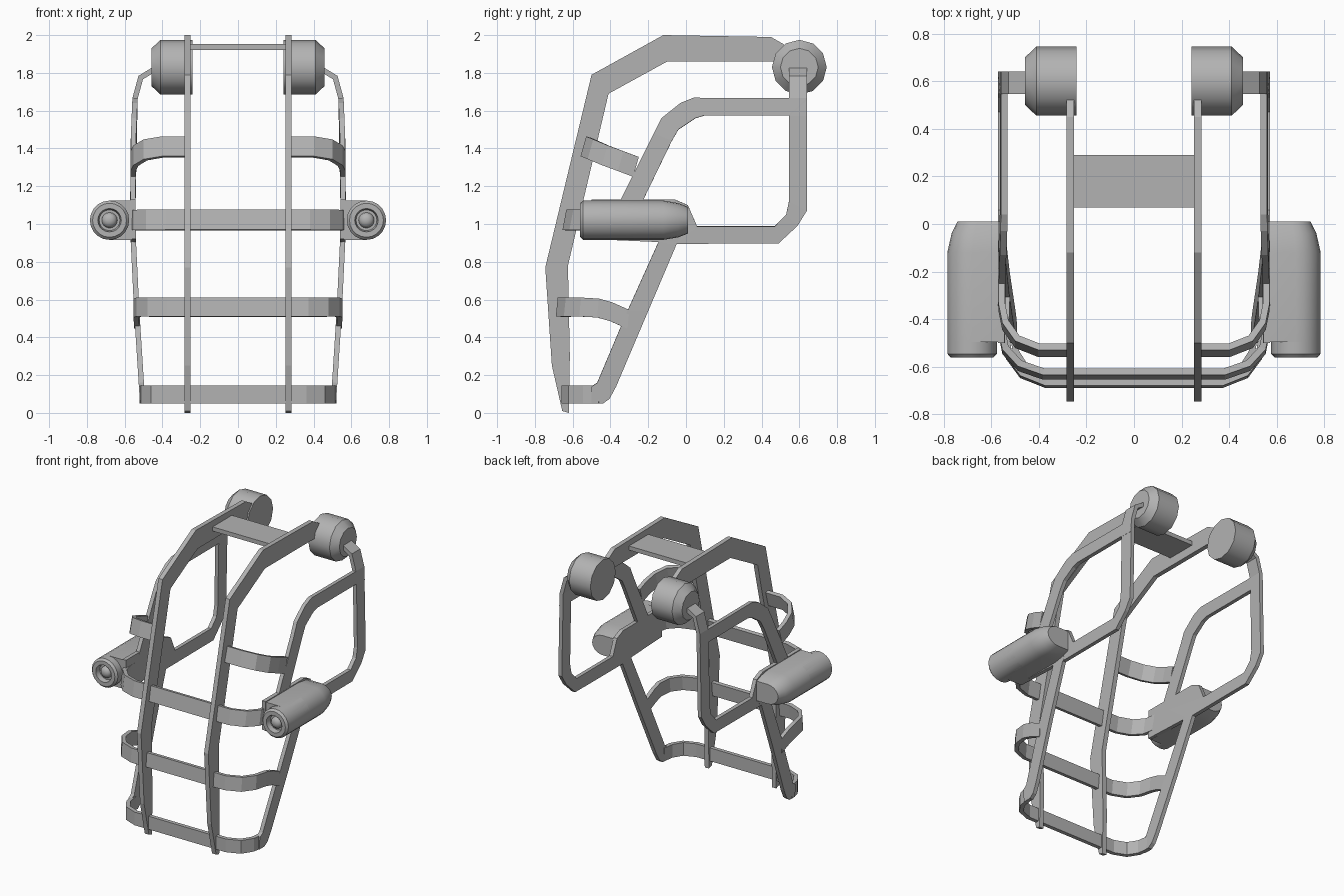
import bpy, math

cube = bpy.data.objects.get("Cube")
if cube:
    bpy.data.objects.remove(cube, do_unlink=True)

grey = bpy.data.materials.new("plain_grey")
grey.use_nodes = True
grey.diffuse_color = (0.45, 0.45, 0.45, 1)
grey.node_tree.nodes["Principled BSDF"].inputs["Base Color"].default_value = (0.45, 0.45, 0.45, 1)


def build(name, verts, faces, thickness=0, smooth=False, mirror=True):
    mesh = bpy.data.meshes.new(name)
    mesh.from_pydata(verts, [], faces)
    mesh.materials.append(grey)
    obj = bpy.data.objects.new(name, mesh)
    bpy.context.collection.objects.link(obj)
    bpy.ops.object.select_all(action='DESELECT')
    obj.select_set(True)
    bpy.context.view_layer.objects.active = obj
    bpy.ops.object.mode_set(mode='EDIT')
    bpy.ops.mesh.select_all(action='SELECT')
    bpy.ops.mesh.normals_make_consistent(inside=False)
    bpy.ops.object.mode_set(mode='OBJECT')
    if smooth:
        bpy.ops.object.shade_smooth_by_angle(angle=math.radians(35))
    if mirror:
        obj.modifiers.new("Mirror", 'MIRROR').merge_threshold = 0.001
    if thickness:
        mod = obj.modifiers.new("Solidify", 'SOLIDIFY')
        mod.thickness, mod.offset, mod.use_even_offset = thickness, 0, True
    return obj


def loft(name, rings, smooth=True):
    """Closed skin over rings with equal point counts, capped at both ends."""
    n, last = len(rings[0]), len(rings) - 1
    faces = [(r * n + i, r * n + (i + 1) % n, (r + 1) * n + (i + 1) % n, (r + 1) * n + i)
             for r in range(last) for i in range(n)]
    faces += [tuple(range(n)), tuple(range(last * n, last * n + n))]
    return build(name, [p for ring in rings for p in ring], faces, smooth=smooth)


def strip(name, pairs, thickness=0.028, closed=False):
    """Flat strap whose two edges run through pairs of points."""
    n = len(pairs)
    faces = [(2 * i, 2 * i + 1, 2 * ((i + 1) % n) + 1, 2 * ((i + 1) % n))
             for i in range(n if closed else n - 1)]
    return build(name, [p for pair in pairs for p in pair], faces, thickness)


def side_x(z):
    """Sideways position of the side frame at a given height."""
    table = [(0.05, 0.505), (0.6, 0.54), (0.95, 0.556), (1.35, 0.558), (1.67, 0.545)]
    for (z0, x0), (z1, x1) in zip(table, table[1:]):
        if z <= z1:
            return x0 + (x1 - x0) * (z - z0) / (z1 - z0)
    return table[-1][1]


def on_side(y, z):
    return (side_x(z), y, z)


# Two long front rails
rail = [((-0.655, 0.01), (-0.62, 0.0)), ((-0.71, 0.25), (-0.615, 0.3)),
        ((-0.745, 0.77), (-0.625, 0.78)), ((-0.5, 1.79), (-0.41, 1.69)),
        ((-0.12, 2.0), (-0.1, 1.86)), ((0.45, 1.99), (0.47, 1.86)), ((0.52, 1.95), (0.52, 1.87))]
strip("front_rail", [((0.268, *a), (0.268, *b)) for a, b in rail], 0.033)

# Looped side frame
loop = [((0.64, 1.665), (0.545, 1.575)), ((0.04, 1.668), (0.1, 1.575)),
        ((-0.03, 1.64), (0.05, 1.56)), ((-0.13, 1.56), (-0.04, 1.5)),
        ((-0.17, 1.48), (-0.075, 1.44)), ((-0.36, 1.1), (-0.23, 1.12)),
        ((-0.1, 0.895), (0.06, 0.988)), ((0.49, 0.897), (0.47, 0.988)),
        ((0.59, 0.99), (0.53, 1.05)), ((0.64, 1.07), (0.545, 1.12))]
strip("side_loop", [(on_side(*a), on_side(*b)) for a, b in loop], closed=True)
strip("rear_post", [((x, 0.545, z), (x, 0.64, z)) for x, z in
                    [(0.45, 1.815), (0.515, 1.775), (0.545, 1.665), (0.549, 1.57)]])
arm = [((-0.13, 0.94), (-0.03, 0.94)), ((-0.31, 0.54), (-0.2, 0.54)), ((-0.47, 0.16), (-0.37, 0.14))]
arm += [((-0.5, 0.14), (-0.405, 0.075)), ((-0.5, 0.05), (-0.44, 0.05))]
strip("jaw_arm", [(on_side(*a), on_side(*b)) for a, b in arm])

# Mounting plate behind each canister
plate = [(-0.5, 1.13), (-0.06, 1.13), (0.01, 1.1), (0.06, 0.985), (-0.04, 0.9), (-0.5, 0.92)]
build("canister_plate", [on_side(*p) for p in plate], [tuple(range(len(plate)))], 0.028)


def band(name, rows, height, lean=0.02):
    """Rows of x, y and lower z, swept from the middle to the side."""
    strip(name, [((x, y, z), (x, y + lean, z + height)) for x, y, z in rows])


# Curved cross bands
band("middle_band", [(0, -0.64, 0.967), (0.38, -0.64, 0.967), (0.48, -0.605, 0.967),
                     (0.54, -0.54, 0.967), (0.556, -0.46, 0.967), (0.556, -0.3, 0.967)], 0.107)
band("lower_band", [(0, -0.675, 0.51), (0.37, -0.675, 0.51), (0.47, -0.635, 0.51),
                    (0.525, -0.56, 0.51), (0.54, -0.47, 0.505), (0.538, -0.4, 0.485),
                    (0.535, -0.31, 0.445)], 0.1, 0.01)
band("chin_band", [(0, -0.645, 0.05), (0.36, -0.645, 0.05), (0.45, -0.61, 0.05),
                   (0.495, -0.54, 0.05), (0.507, -0.46, 0.05)], 0.095, 0)
band("brow_band", [(0.27, -0.545, 1.355), (0.4, -0.545, 1.355), (0.49, -0.51, 1.34),
                   (0.54, -0.44, 1.31), (0.556, -0.36, 1.28), (0.556, -0.28, 1.25)], 0.105, 0.03)

# Bridge plate between the rails
build("top_bridge", [(-0.26, 0.07, 1.937), (0.26, 0.07, 1.937), (0.26, 0.29, 1.937),
                     (-0.26, 0.29, 1.937)], [(0, 1, 2, 3)], 0.03, mirror=False)


def circle(radius, count):
    return [(radius * math.sin(i * math.tau / count), radius * math.cos(i * math.tau / count))
            for i in range(count)]


# Chamfered pivot drums
loft("pivot_drum", [[(x, 0.6 + a, 1.83 + b) for a, b in circle(r, 12)]
                    for x, r in [(0.242, 0.145), (0.41, 0.145), (0.458, 0.1)]])

# Canister: rounded outside, flat against the frame, tapered at the rear
CX, CZ, R = 0.68, 1.02, 0.104
section = [(R * math.sin(i * math.pi / 10), R * math.cos(i * math.pi / 10)) for i in range(11)]
section += [(-0.12, -R), (-0.12, R)]
loft("canister_body", [[(CX - 0.12 + (a + 0.12) * w, y, CZ + b * h) for a, b in section]
                       for y, w, h in [(-0.495, 1, 1), (-0.12, 1, 1), (-0.04, 0.92, 0.87),
                                       (0.01, 0.81, 0.68)]])

# Canister nose with a recessed ring and a small dome
nose = [(-0.3, R), (-0.545, R), (-0.56, 0.09), (-0.56, 0.062), (-0.525, 0.055)]
loft("canister_nose", [[(CX + a, y, CZ + b) for a, b in circle(r, 20)] for y, r in nose])
dome = [(-0.52, 0.042), (-0.535, 0.04), (-0.55, 0.028), (-0.556, 0.01)]
loft("canister_dome", [[(CX + a, y, CZ + b) for a, b in circle(r, 16)] for y, r in dome])
